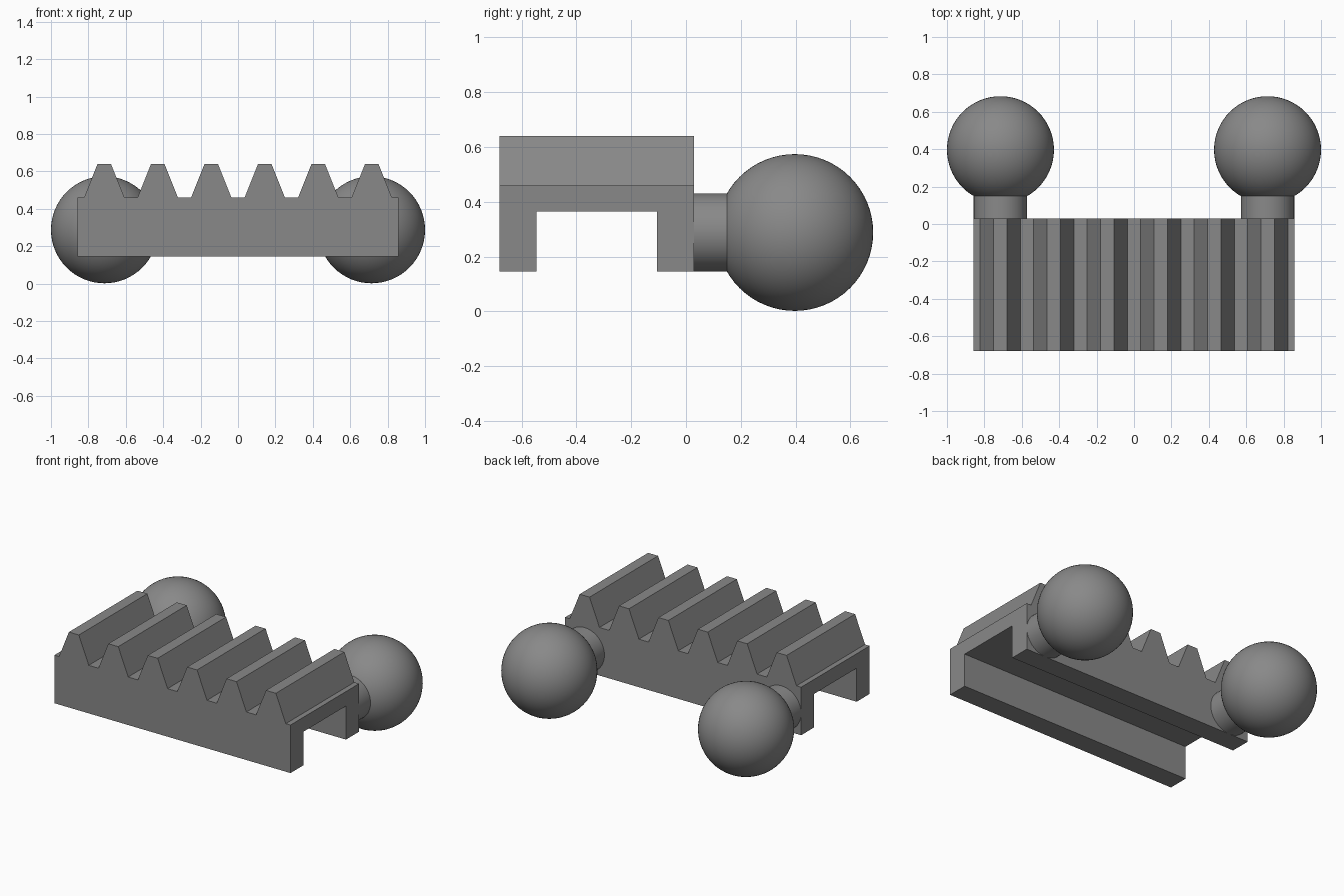
import bpy, bmesh, math
from mathutils import Matrix

if "Cube" in bpy.data.objects:
    bpy.data.objects.remove(bpy.data.objects["Cube"])

grey = bpy.data.materials.new("mid_grey")
grey.diffuse_color = (0.25, 0.25, 0.25, 1)
grey.use_nodes = True
grey.node_tree.nodes["Principled BSDF"].inputs["Base Color"].default_value = grey.diffuse_color


def make_object(name, bm):
    bmesh.ops.recalc_face_normals(bm, faces=bm.faces)
    mesh = bpy.data.meshes.new(name)
    bm.to_mesh(mesh)
    bm.free()
    mesh.materials.append(grey)
    ob = bpy.data.objects.new(name, mesh)
    bpy.context.collection.objects.link(ob)
    return ob


def smooth(ob):
    bpy.ops.object.select_all(action='DESELECT')
    ob.select_set(True)
    bpy.context.view_layer.objects.active = ob
    bpy.ops.object.shade_smooth_by_angle(angle=math.radians(35))


# Toothed rack: side profile in x-z, extruded along y
Y_FRONT, Y_BACK = -0.68, 0.03
Z_LOW, Z_SHOULDER, Z_TOP = 0.145, 0.46, 0.64
HALF, PITCH, ROOT, TIP = 0.857, 0.286, 0.108, 0.036
profile = [(HALF, Z_LOW), (-HALF, Z_LOW), (-HALF, Z_SHOULDER)]
for i in range(6):
    c = (i - 2.5) * PITCH
    profile += [(c - ROOT, Z_SHOULDER), (c - TIP, Z_TOP),
                (c + TIP, Z_TOP), (c + ROOT, Z_SHOULDER)]
profile.append((HALF, Z_SHOULDER))
bm = bmesh.new()
face = bm.faces.new([bm.verts.new((x, Y_FRONT, z)) for x, z in profile])
side = bmesh.ops.extrude_face_region(bm, geom=[face])
bmesh.ops.translate(bm, vec=(0, Y_BACK - Y_FRONT, 0),
                    verts=[v for v in side["geom"] if isinstance(v, bmesh.types.BMVert)])
rack = make_object("toothed_rack", bm)

# Channel along the underside
bm = bmesh.new()
bmesh.ops.create_cube(bm, size=1, matrix=Matrix.Translation((0, -0.325, 0.165))
                      @ Matrix.Diagonal((2.2, 0.44, 0.40, 1)))
cutter = make_object("channel_cutter", bm)
cutter.hide_render = True
cut = rack.modifiers.new("channel", 'BOOLEAN')
cut.operation, cut.solver, cut.object = 'DIFFERENCE', 'EXACT', cutter
bpy.context.view_layer.objects.active = rack
bpy.ops.object.modifier_apply(modifier=cut.name)
bpy.data.objects.remove(cutter)

# Ball joints with short necks on the back face
RADIUS, BALL_Y, BALL_Z = 0.286, 0.397, 0.288
for label, sx in (("left", -1), ("right", 1)):
    x = sx * 0.714
    bm = bmesh.new()
    bmesh.ops.create_uvsphere(bm, u_segments=64, v_segments=32, radius=RADIUS,
                              matrix=Matrix.Translation((x, BALL_Y, BALL_Z)))
    smooth(make_object(label + "_ball", bm))
    y0, y1 = 0.02, 0.17
    bm = bmesh.new()
    bmesh.ops.create_cone(bm, cap_ends=True, segments=48, radius1=RADIUS / 2,
                          radius2=RADIUS / 2, depth=y1 - y0,
                          matrix=Matrix.Translation((x, (y0 + y1) / 2, BALL_Z))
                          @ Matrix.Rotation(math.pi / 2, 4, 'X'))
    smooth(make_object(label + "_neck", bm))
